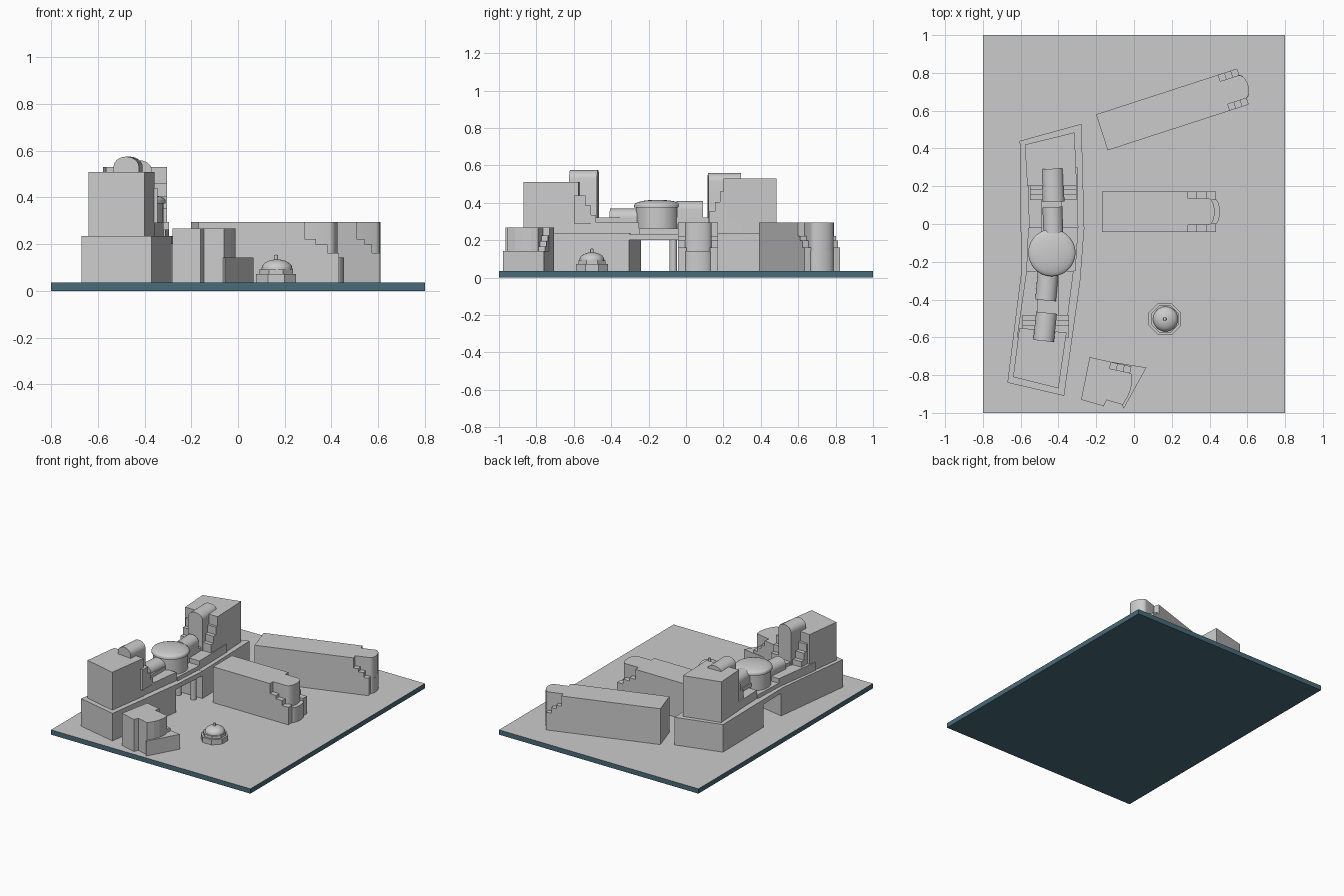
import bpy, bmesh, math
from mathutils import Vector, Matrix

if "Cube" in bpy.data.objects:
    bpy.data.objects.remove(bpy.data.objects["Cube"])

G = 0.035  # top of the base plate


def material(name, rgb):
    m = bpy.data.materials.new(name)
    m.diffuse_color = (*rgb, 1)
    m.use_nodes = True
    m.node_tree.nodes["Principled BSDF"].inputs["Base Color"].default_value = m.diffuse_color
    return m


GREY = material("light grey", (0.6, 0.6, 0.6))
TEAL = material("dark teal", (0.065, 0.15, 0.19))


def finish(name, bm, smooth=False):
    bmesh.ops.recalc_face_normals(bm, faces=bm.faces)
    me = bpy.data.meshes.new(name)
    bm.to_mesh(me)
    bm.free()
    me.materials.append(GREY)
    ob = bpy.data.objects.new(name, me)
    bpy.context.collection.objects.link(ob)
    if smooth:
        bpy.ops.object.select_all(action='DESELECT')
        ob.select_set(True)
        bpy.context.view_layer.objects.active = ob
        bpy.ops.object.shade_smooth_by_angle(angle=math.radians(35))
    return ob


def prism(name, pts, z0, z1, smooth=False, mat=None):
    """Extrude a plan outline from z0 to z1."""
    bm = bmesh.new()
    f = bm.faces.new([bm.verts.new((x, y, z0)) for x, y in pts])
    r = bmesh.ops.extrude_face_region(bm, geom=[f])
    top = [v for v in r["geom"] if isinstance(v, bmesh.types.BMVert)]
    bmesh.ops.translate(bm, verts=top, vec=(0, 0, z1 - z0))
    if mat:
        bm.transform(mat)
    return finish(name, bm, smooth)


def rect(x0, x1, y0, y1):
    return [(x0, y0), (x1, y0), (x1, y1), (x0, y1)]


def lathe(name, cx, cy, profile, n=40):
    """Revolve (radius, z) points round a vertical axis."""
    bm = bmesh.new()
    rings = [[bm.verts.new((cx + r * math.cos(2 * math.pi * i / n),
                            cy + r * math.sin(2 * math.pi * i / n), z)) for i in range(n)]
             for r, z in profile]
    for a, b in zip(rings, rings[1:]):
        for i in range(n):
            j = (i + 1) % n
            bm.faces.new((a[i], a[j], b[j], b[i]))
    bm.faces.new(rings[0])
    bm.faces.new(rings[-1])
    return finish(name, bm, True)


def cap(r, z, h, steps=8):
    return [(max(r * math.cos(t), 0.001), z + h * math.sin(t))
            for t in (math.pi / 2 * i / steps for i in range(steps + 1))]


def barrel(name, cx, cy, w, length, z0, z1, rise, tilt=0):
    """Block with an arched roof running along y."""
    arc = [(w / 2 * math.cos(math.pi * i / 12), z1 - rise + rise * math.sin(math.pi * i / 12))
           for i in range(13)]
    pts = [(-w / 2, z0), (w / 2, z0)] + arc
    mat = (Matrix.Translation((cx, cy + length / 2, 0)) @ Matrix.Rotation(math.radians(tilt), 4, 'Z')
           @ Matrix.Rotation(math.pi / 2, 4, 'X'))
    return prism(name, pts, 0, length, True, mat)


# base plate: teal sides and bottom, grey top
base = prism("base_plate", rect(-0.8, 0.8, -1, 1), 0, G)
base.data.materials.append(TEAL)
for p in base.data.polygons:
    p.material_index = 0 if p.normal.z > 0.5 else 1

# main curved building: lower storey in two halves with a passage between
prism("main_lower_south", [(-0.67, -0.84), (-0.37, -0.91), (-0.285, -0.305), (-0.595, -0.24)], G, 0.235)
prism("main_lower_north", [(-0.60, -0.03), (-0.263, -0.03), (-0.278, 0.53), (-0.605, 0.44)], G, 0.235)
prism("passage_lintel", [(-0.595, -0.27), (-0.285, -0.305), (-0.263, -0.02), (-0.60, -0.02)], 0.2, 0.234)
prism("passage_roof", [(-0.57, -0.25), (-0.31, -0.25), (-0.295, -0.02), (-0.56, -0.02)], 0.23, 0.262)
for x in (-0.31, -0.43, -0.55):
    lathe("passage_column", x, -0.068, [(0.02, G), (0.02, 0.2)], 20)

# set-back terraces
prism("terrace_south", [(-0.62, -0.6), (-0.365, -0.6), (-0.32, -0.25), (-0.57, -0.25)], 0.23, 0.295)
prism("terrace_north", [(-0.555, -0.02), (-0.295, -0.02), (-0.30, 0.3), (-0.565, 0.3)], 0.23, 0.295)
prism("roof_ridge_south", rect(-0.51, -0.40, -0.5, -0.25), 0.29, 0.32)
prism("roof_ridge_north", rect(-0.49, -0.38, -0.05, 0.15), 0.29, 0.32)

# end towers
prism("tower_south", [(-0.64, -0.81), (-0.40, -0.87), (-0.357, -0.575), (-0.607, -0.55)], 0.23, 0.51)
prism("tower_north", [(-0.565, 0.2), (-0.303, 0.2), (-0.315, 0.485), (-0.578, 0.42)], 0.23, 0.53)

# stepped shoulders going down from each tower
for i, z in enumerate((0.44, 0.385, 0.335)):
    d = 0.028 * (i + 1)
    prism("south_shoulder_step", rect(-0.59, -0.345, -0.6, -0.565 + d), 0.29, z)
    prism("north_shoulder_step", rect(-0.55, -0.305, 0.21 - d, 0.25), 0.29, z + 0.02)

# arched roofs along the spine
barrel("south_tower_vault", -0.463, -0.545, 0.11, 0.15, 0.29, 0.575, 0.045, -6)
barrel("north_tower_vault", -0.432, 0.205, 0.115, 0.175, 0.29, 0.56, 0.045, 2)
barrel("south_low_vault", -0.453, -0.32, 0.11, 0.17, 0.25, 0.37, 0.045, -5)
barrel("north_low_vault", -0.432, 0.02, 0.105, 0.14, 0.25, 0.41, 0.045, 2)

# central drum with shallow dome
lathe("central_dome", -0.435, -0.152, [(0.115, 0.25), (0.115, 0.375), (0.125, 0.375)] + cap(0.125, 0.388, 0.028), 48)


def wing(name, x, y, angle, start, end, tip, low_tip, half):
    """Long block ending in a rounded nose flanked by stepped shoulders."""
    mat = Matrix.Translation((x, y, 0)) @ Matrix.Rotation(math.radians(angle), 4, 'Z')

    def nose(t, w):
        bulge = 0.035
        arc = [(t - bulge + bulge * math.cos(a), w * math.sin(a))
               for a in (math.pi * (i / 12 - 0.5) for i in range(13))]
        return [(start - 0.01, -w)] + arc + [(start - 0.01, w)]

    prism(name + "_body", rect(0, start, -half, half), G, 0.295, False, mat)
    prism(name + "_nose", nose(tip, half - 0.036), G, 0.295, True, mat)
    prism(name + "_nose_base", nose(low_tip, half - 0.034), G, 0.143, True, mat)
    step = (end - start) / 3
    for s in (-1, 1):
        for i, z in enumerate((0.222, 0.198, 0.162)):
            ys = sorted((s * half, s * (half - 0.045)))
            prism(name + "_shoulder", rect(start + i * step, start + (i + 1) * step, *ys),
                  G, z, False, mat)


wing("middle_wing", -0.17, 0.065, 0, 0.455, 0.603, 0.597, 0.625, 0.107)
wing("north_wing", -0.17, 0.485, 18, 0.68, 0.785, 0.814, 0.814, 0.1)

# small corner building with curved wall, steps and a low wedge
prism("corner_building", [(-0.235, -0.705), (-0.12, -0.73), (-0.13, -0.765), (-0.015, -0.79),
                          (-0.01, -0.83), (-0.017, -0.875), (-0.033, -0.915), (-0.06, -0.957),
                          (-0.145, -0.932), (-0.16, -0.965), (-0.28, -0.93)], G, 0.268)
prism("corner_wedge", [(-0.12, -0.73), (0.066, -0.76), (-0.055, -0.978), (-0.08, -0.92)], G, 0.143)
corner = Matrix.Translation((-0.122, -0.731, 0)) @ Matrix.Rotation(math.radians(-12), 4, 'Z')
for i, z in enumerate((0.225, 0.195, 0.165)):
    prism("corner_step", rect(0.037 * i, 0.037 * (i + 1), -0.04, 0), G, z, False, corner)

# domed octagonal kiosk
for name, r, z0, z1 in (("kiosk_base", 0.092, G, 0.072), ("kiosk_drum", 0.078, 0.07, 0.092)):
    prism(name, [(0.163 + r * math.cos(math.pi * (i / 4 + 0.125)),
                  -0.503 + r * math.sin(math.pi * (i / 4 + 0.125))) for i in range(8)], z0, z1)
lathe("kiosk_dome", 0.167, -0.503, [(0.066, 0.09)] + cap(0.066, 0.095, 0.04), 32)
lathe("kiosk_finial", 0.163, -0.503, [(0.009, 0.13), (0.009, 0.15)] + cap(0.009, 0.151, 0.004, 3), 12)
